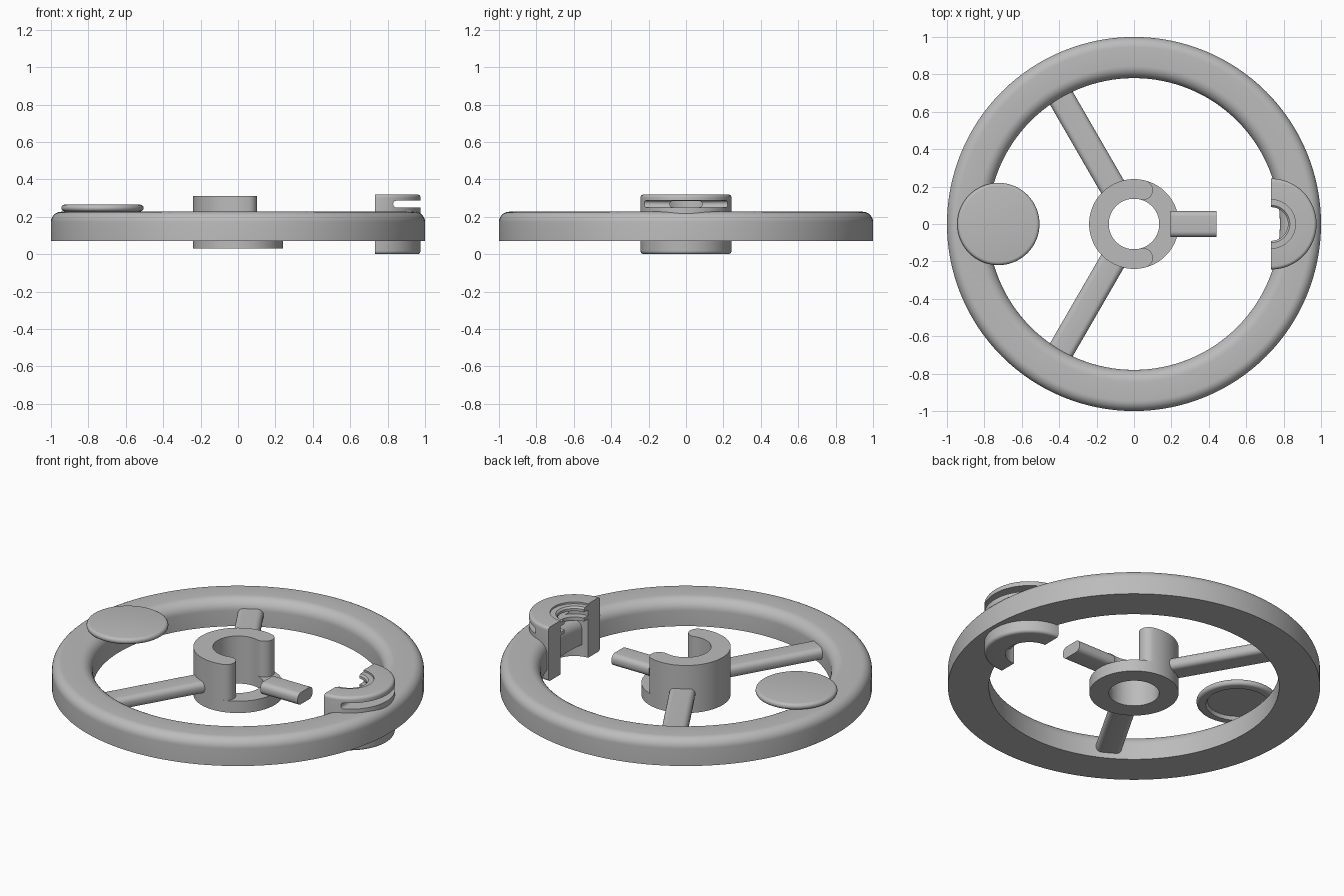
import bpy, bmesh
from math import sin, cos, pi, radians
from mathutils import Matrix, Vector

old = bpy.data.objects.get("Cube")
if old:
    bpy.data.objects.remove(old, do_unlink=True)

grey = bpy.data.materials.new("plain grey")
grey.use_nodes = True
COLOUR = (0.5, 0.5, 0.5, 1)
grey.diffuse_color = COLOUR
grey.node_tree.nodes["Principled BSDF"].inputs["Base Color"].default_value = COLOUR


def finish(bm, name):
    """Turn a bmesh into a smooth-by-angle object."""
    bmesh.ops.remove_doubles(bm, verts=bm.verts, dist=1e-5)
    bmesh.ops.recalc_face_normals(bm, faces=bm.faces)
    mesh = bpy.data.meshes.new(name)
    bm.to_mesh(mesh)
    bm.free()
    mesh.materials.append(grey)
    obj = bpy.data.objects.new(name, mesh)
    bpy.context.collection.objects.link(obj)
    smooth(obj)
    return obj


def smooth(obj):
    bpy.ops.object.select_all(action='DESELECT')
    obj.select_set(True)
    bpy.context.view_layer.objects.active = obj
    bpy.ops.object.shade_smooth_by_angle(angle=radians(35))


def arc(cx, cy, r, start, end, steps=8):
    """Points along an arc, angles in degrees."""
    angles = [radians(start + (end - start) * i / steps) for i in range(steps + 1)]
    return [(cx + r * cos(a), cy + r * sin(a)) for a in angles]


def lathe(name, profile, centre_x=0.0, start=0, sweep=360, steps=96):
    """Revolve a closed (radius, z) profile round a vertical axis."""
    bm = bmesh.new()
    verts = [bm.verts.new((r, 0, z)) for r, z in profile]
    face = bm.faces.new(verts)
    bmesh.ops.rotate(bm, verts=verts, matrix=Matrix.Rotation(radians(start), 3, 'Z'))
    geom = [face] + list(face.edges) + verts
    if sweep == 360:
        edges = list(face.edges)
        bmesh.ops.delete(bm, geom=[face], context='FACES_ONLY')
        geom = verts + edges
    else:
        bmesh.ops.duplicate(bm, geom=geom)
        geom = verts + list(face.edges)
    bmesh.ops.spin(bm, geom=geom, axis=(0, 0, 1), cent=(0, 0, 0),
                   angle=radians(sweep), steps=steps)
    bmesh.ops.remove_doubles(bm, verts=bm.verts, dist=1e-5)
    if sweep != 360:
        # close both cut ends with one flat face each
        bm.faces.remove(next(f for f in bm.faces if len(f.verts) == len(profile)))
        bmesh.ops.holes_fill(bm, edges=bm.edges, sides=0)
    bmesh.ops.translate(bm, verts=bm.verts, vec=(centre_x, 0, 0))
    return finish(bm, name)


def prism(name, outline, low, high, turn=Matrix.Identity(4)):
    """Extrude a 2D outline along z, then turn it."""
    bm = bmesh.new()
    face = bm.faces.new([bm.verts.new((x, y, low)) for x, y in outline])
    new = bmesh.ops.extrude_face_region(bm, geom=[face])["geom"]
    tops = [g for g in new if isinstance(g, bmesh.types.BMVert)]
    bmesh.ops.translate(bm, verts=tops, vec=(0, 0, high - low))
    bm.transform(turn)
    return finish(bm, name)


def rounded_box(cx, cy, w, h, r):
    """Rounded rectangle outline."""
    x, y = w / 2 - r, h / 2 - r
    corners = [(x, y, 0), (-x, y, 90), (-x, -y, 180), (x, -y, 270)]
    return [p for dx, dy, a in corners for p in arc(cx + dx, cy + dy, r, a, a + 90, 6)]


# Rim: flat underside, rounded upper edges
lathe("rim", [(0.78, 0.07), (1.0, 0.07)] + arc(0.945, 0.172, 0.055, 0, 90)
      + arc(0.845, 0.162, 0.065, 90, 180), steps=128)

# Hub: full base ring with an open C-shaped collar above
HUB_IN, HUB_OUT, GAP = 0.135, 0.24, 75
lathe("hub_base", [(HUB_IN, 0.03), (HUB_OUT, 0.03), (HUB_OUT, 0.1), (HUB_IN, 0.1)])
mid, cap = (HUB_IN + HUB_OUT) / 2, (HUB_OUT - HUB_IN) / 2
end_x, end_y = mid * cos(radians(GAP)), mid * sin(radians(GAP))
collar = (arc(0, 0, HUB_OUT, GAP, 360 - GAP, 64)
          + arc(end_x, -end_y, cap, -GAP, 180 - GAP, 16)[1:-1]
          + arc(0, 0, HUB_IN, 360 - GAP, GAP, 64)
          + arc(end_x, end_y, cap, GAP - 180, GAP, 16)[1:-1])
prism("hub_collar", collar, 0.1, 0.312)

# Spokes: two full ones and one short stub
lay_down = Matrix(((0, 0, 1, 0), (1, 0, 0, 0), (0, 1, 0, 0), (0, 0, 0, 1)))
section = rounded_box(0, 0.138, 0.14, 0.07, 0.03)
for name, angle, inner, outer in (("left_spoke", 120, 0.2, 0.82),
                                  ("right_spoke", 240, 0.2, 0.82),
                                  ("short_spoke", 0, 0.195, 0.44)):
    prism(name, section, inner, outer,
          Matrix.Rotation(radians(angle), 4, 'Z') @ lay_down)

# Round cap resting on the rim, hollow underneath
lathe("round_cap", [(0, 0.265)] + arc(0.202, 0.247, 0.018, 90, -90)
      + [(0.17, 0.229), (0.16, 0.248), (0, 0.248)], centre_x=-0.725, steps=64)

# Half-round clamp with a stepped bore
BORE, LIP = 0.13, 0.09
clamp = lathe("clamp", [(BORE, 0.0)] + arc(0.225, 0.018, 0.018, -90, 0, 5)
              + arc(0.225, 0.302, 0.018, 0, 90, 5)
              + [(BORE, 0.32), (BORE, 0.31), (LIP + 0.01, 0.31), (LIP, 0.3),
                 (LIP, 0.285), (BORE, 0.285), (BORE, 0.25), (LIP, 0.25),
                 (LIP, 0.23), (BORE, 0.23)],
              centre_x=0.733, start=-90, sweep=180, steps=48)

# Slot through the outer side of the clamp
stand_back = Matrix.Rotation(pi / 2, 4, 'X')
cutter = prism("slot_cutter", rounded_box(0.98, 0.268, 0.3, 0.036, 0.016),
               -0.5, 0.5, stand_back)
cutter.hide_render = True
cut = clamp.modifiers.new("slot", 'BOOLEAN')
cut.operation = 'DIFFERENCE'
cut.object = cutter
cut.solver = 'EXACT'
bpy.context.view_layer.objects.active = clamp
bpy.ops.object.modifier_apply(modifier=cut.name)
bpy.data.objects.remove(cutter, do_unlink=True)
smooth(clamp)
